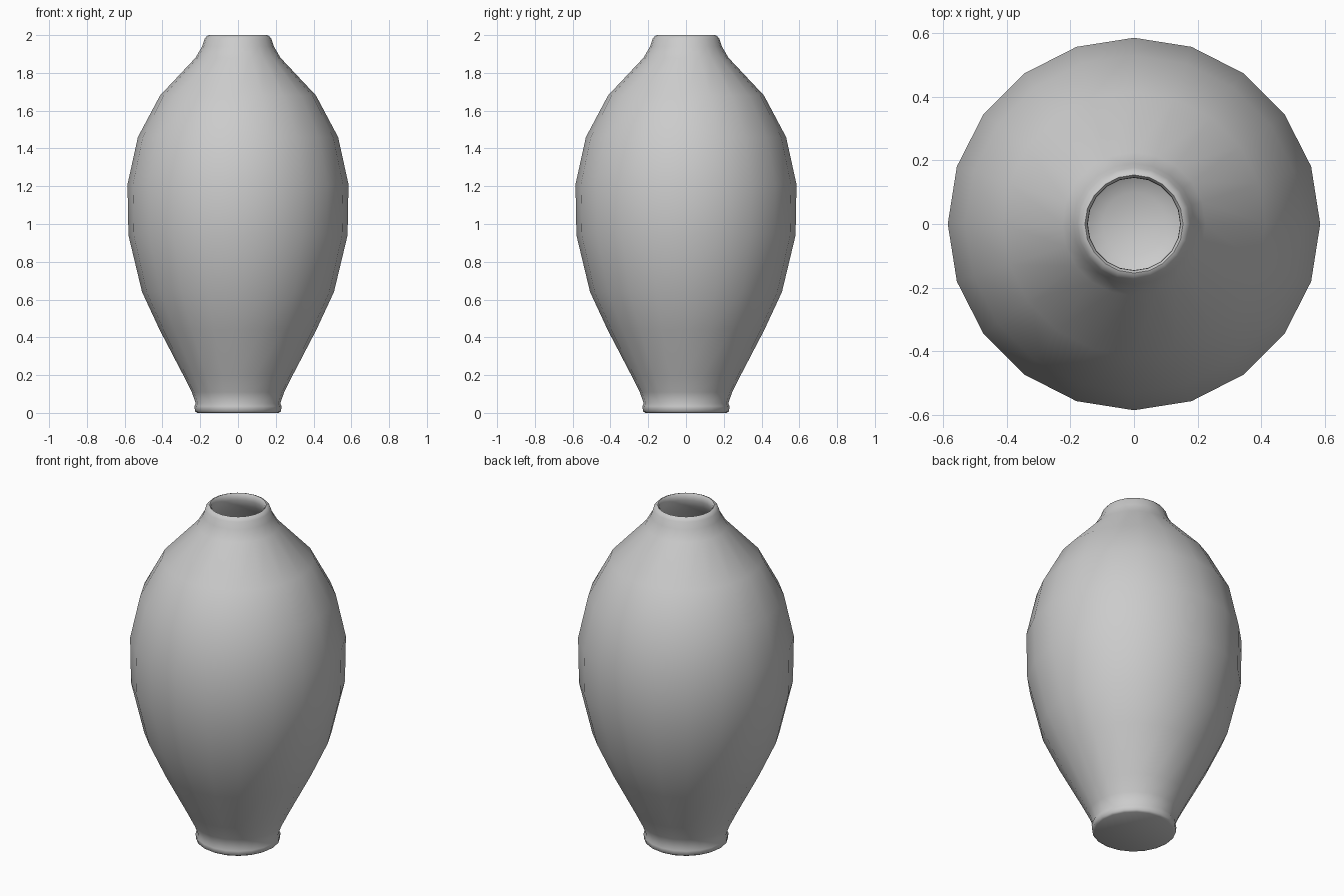
import bpy, bmesh
from math import cos, sin, pi, radians

if "Cube" in bpy.data.objects:
    bpy.data.objects.remove(bpy.data.objects["Cube"])

SIDES = 20

# Radius, height: foot, body, neck, rolled lip, then inner wall
profile = [
    (0.215, 0.0), (0.228, 0.008), (0.23, 0.035), (0.224, 0.052),
    (0.245, 0.11), (0.29, 0.2), (0.415, 0.44), (0.508, 0.64),
    (0.58, 0.94), (0.585, 1.21), (0.53, 1.46), (0.413, 1.68),
    (0.225, 1.88), (0.19, 1.94), (0.177, 1.98), (0.164, 1.996),
    (0.154, 2.0), (0.146, 1.99), (0.145, 1.96), (0.16, 1.92),
    (0.20, 1.86), (0.38, 1.66), (0.49, 1.44), (0.545, 1.2),
    (0.54, 0.95), (0.47, 0.66), (0.38, 0.46), (0.25, 0.23),
    (0.18, 0.13), (0.10, 0.085),
]


def lathe(name, points):
    """Spin a profile into a closed solid with capped ends."""
    bm = bmesh.new()
    rings = [[bm.verts.new((r * cos(2 * pi * i / SIDES), r * sin(2 * pi * i / SIDES), z))
              for i in range(SIDES)] for r, z in points]
    for a, b in zip(rings, rings[1:]):
        for i in range(SIDES):
            j = (i + 1) % SIDES
            bm.faces.new((a[i], a[j], b[j], b[i]))
    bm.faces.new(rings[0][::-1])
    bm.faces.new(rings[-1])
    bmesh.ops.recalc_face_normals(bm, faces=bm.faces[:])
    mesh = bpy.data.meshes.new(name)
    bm.to_mesh(mesh)
    bm.free()
    obj = bpy.data.objects.new(name, mesh)
    bpy.context.collection.objects.link(obj)
    return obj


# Vase
vase = lathe("vase", profile)
bpy.context.view_layer.objects.active = vase
vase.select_set(True)
bpy.ops.object.shade_smooth_by_angle(angle=radians(55))
